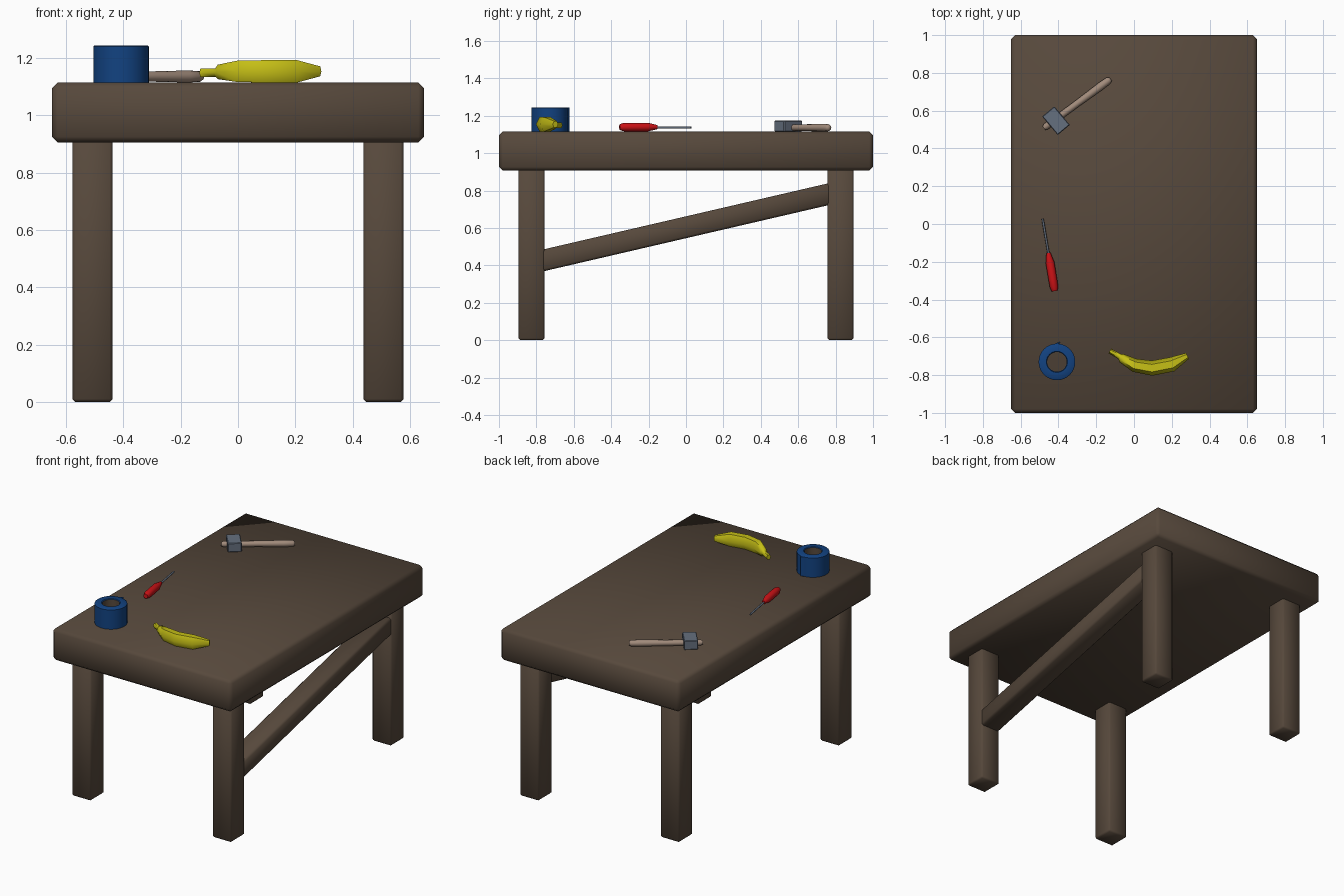
import bpy, bmesh, math
from mathutils import Vector, Matrix

if "Cube" in bpy.data.objects:
    bpy.data.objects.remove(bpy.data.objects["Cube"])

TOP = 1.115  # height of the table surface


def material(name, rgb):
    m = bpy.data.materials.new(name)
    m.diffuse_color = (*rgb, 1)
    m.use_nodes = True
    m.node_tree.nodes["Principled BSDF"].inputs["Base Color"].default_value = m.diffuse_color
    return m


WOOD = material("dark wood", (0.095, 0.066, 0.045))
PALE = material("pale wood", (0.36, 0.26, 0.20))
STEEL = material("steel", (0.13, 0.16, 0.21))
RED = material("red plastic", (0.60, 0.006, 0.008))
BLUE = material("blue tape", (0.006, 0.055, 0.22))
YELLOW = material("banana yellow", (0.56, 0.52, 0.008))


def finish(name, bm, mats, angle=180):
    bmesh.ops.recalc_face_normals(bm, faces=bm.faces[:])
    me = bpy.data.meshes.new(name)
    bm.to_mesh(me)
    bm.free()
    ob = bpy.data.objects.new(name, me)
    bpy.context.collection.objects.link(ob)
    for m in mats:
        me.materials.append(m)
    bpy.context.view_layer.objects.active = ob
    ob.select_set(True)
    bpy.ops.object.shade_smooth_by_angle(angle=math.radians(angle))
    ob.select_set(False)
    return ob


def box(name, lo, hi, bevel, mat, shear=0, turn=None, angle=180):
    """Bevelled box; shear raises z along y, turn is a final transform."""
    bm = bmesh.new()
    lo, hi = Vector(lo), Vector(hi)
    bmesh.ops.create_cube(bm, size=1)
    for v in bm.verts:
        v.co = (lo + hi) / 2 + Vector([c * s for c, s in zip(v.co, hi - lo)])
    bmesh.ops.bevel(bm, geom=bm.edges[:], offset=bevel, segments=1, affect='EDGES')
    for v in bm.verts:
        v.co.z += shear * v.co.y
    if turn:
        bm.transform(turn)
    return finish(name, bm, [mat], angle)


def sweep(name, path, sides, mat, angle=60):
    """Tube through (x, y, z, side radius, vertical radius) stations."""
    bm = bmesh.new()
    pts = [Vector(p[:3]) for p in path]
    rings = []
    for i, p in enumerate(path):
        d = pts[min(i + 1, len(pts) - 1)] - pts[max(i - 1, 0)]
        side = Vector((-d.y, d.x, 0)).normalized()
        ring = []
        for k in range(sides):
            a = 2 * math.pi * k / sides
            ring.append(bm.verts.new(pts[i] + side * p[3] * math.cos(a)
                                     + Vector((0, 0, p[4] * math.sin(a)))))
        rings.append(ring)
    for a, b in zip(rings, rings[1:]):
        for k in range(sides):
            n = (k + 1) % sides
            bm.faces.new((a[k], a[n], b[n], b[k]))
    bm.faces.new(rings[0])
    bm.faces.new(rings[-1])
    return finish(name, bm, [mat], angle)


def straight(name, a, b, stations, z, sides, mat):
    """Straight tool part from a to b; stations are (fraction, radius)."""
    a, b = Vector(a), Vector(b)
    path = [(*a.lerp(b, t), z, r, r) for t, r in stations]
    return sweep(name, path, sides, mat)


# Table: top, four legs, one slanting brace on the right side
box("table_top", (-0.65, -1, 0.906), (0.65, 1, TOP), 0.02, WOOD)
for sx, nx in ((-1, "left"), (1, "right")):
    for sy, ny in ((-1, "front"), (1, "back")):
        cx, cy = sx * 0.508, sy * 0.826
        box(f"{ny}_{nx}_leg", (cx - 0.07, cy - 0.07, 0), (cx + 0.07, cy + 0.07, 0.92),
            0.01, WOOD)
box("side_brace", (0.44, -0.77, 0.545), (0.576, 0.77, 0.662), 0.012, WOOD, shear=0.232)

# Roll of tape: ring with a core-coloured inner wall
bm = bmesh.new()
N = 32
profile = [(0.052, TOP), (0.097, TOP), (0.097, 1.241), (0.092, 1.245), (0.056, 1.245), (0.052, 1.241)]
rings = [[bm.verts.new((-0.408 + r * math.cos(2 * math.pi * k / N),
                        -0.73 + r * math.sin(2 * math.pi * k / N), z)) for r, z in profile]
         for k in range(N)]
for k in range(N):
    a, b = rings[k], rings[(k + 1) % N]
    for j in range(len(profile)):
        n = (j + 1) % len(profile)
        f = bm.faces.new((a[j], a[n], b[n], b[j]))
        f.material_index = 1 if j == len(profile) - 1 else 0
finish("tape_roll", bm, [BLUE, WOOD], 40)
# Loose end of the tape
box("tape_end", (-0.012, -0.004, TOP), (0.012, 0.004, 1.243), 0.001, BLUE,
    turn=Matrix.Translation((-0.402, -0.631, 0)) @ Matrix.Rotation(0.4, 4, 'Z'), angle=30)

# Banana: hexagonal tube with a stem
zb = TOP + 0.039
sweep("banana", [(-0.128, -0.672, zb - 0.005, 0.014, 0.018),
                 (-0.075, -0.702, zb - 0.004, 0.015, 0.017),
                 (-0.065, -0.710, zb - 0.002, 0.024, 0.029),
                 (0.003, -0.748, zb, 0.036, 0.043),
                 (0.095, -0.763, zb, 0.040, 0.045),
                 (0.200, -0.743, zb, 0.039, 0.045),
                 (0.283, -0.698, zb, 0.017, 0.020)], 6, YELLOW)

# Hammer: head and handle
box("hammer_head", (-0.042, -0.064, TOP), (0.042, 0.064, 1.174), 0.004, STEEL,
    turn=Matrix.Translation((-0.413, 0.547, 0)) @ Matrix.Rotation(math.radians(40), 4, 'Z'),
    angle=30)
straight("hammer_handle", (-0.477, 0.508), (-0.124, 0.768),
         [(0, 0.012), (0.03, 0.018), (0.5, 0.018), (0.85, 0.021), (0.97, 0.019), (1, 0.011)],
         TOP + 0.021, 12, PALE)

# Screwdriver: handle and shaft
straight("screwdriver_handle", (-0.420, -0.355), (-0.453, -0.153),
         [(0, 0.015), (0.1, 0.022), (0.3, 0.023), (0.75, 0.023), (1, 0.011)],
         TOP + 0.024, 8, RED)
straight("screwdriver_shaft", (-0.452, -0.16), (-0.484, 0.028),
         [(0, 0.006), (0.9, 0.006), (1, 0.005)], TOP + 0.022, 8, STEEL)
